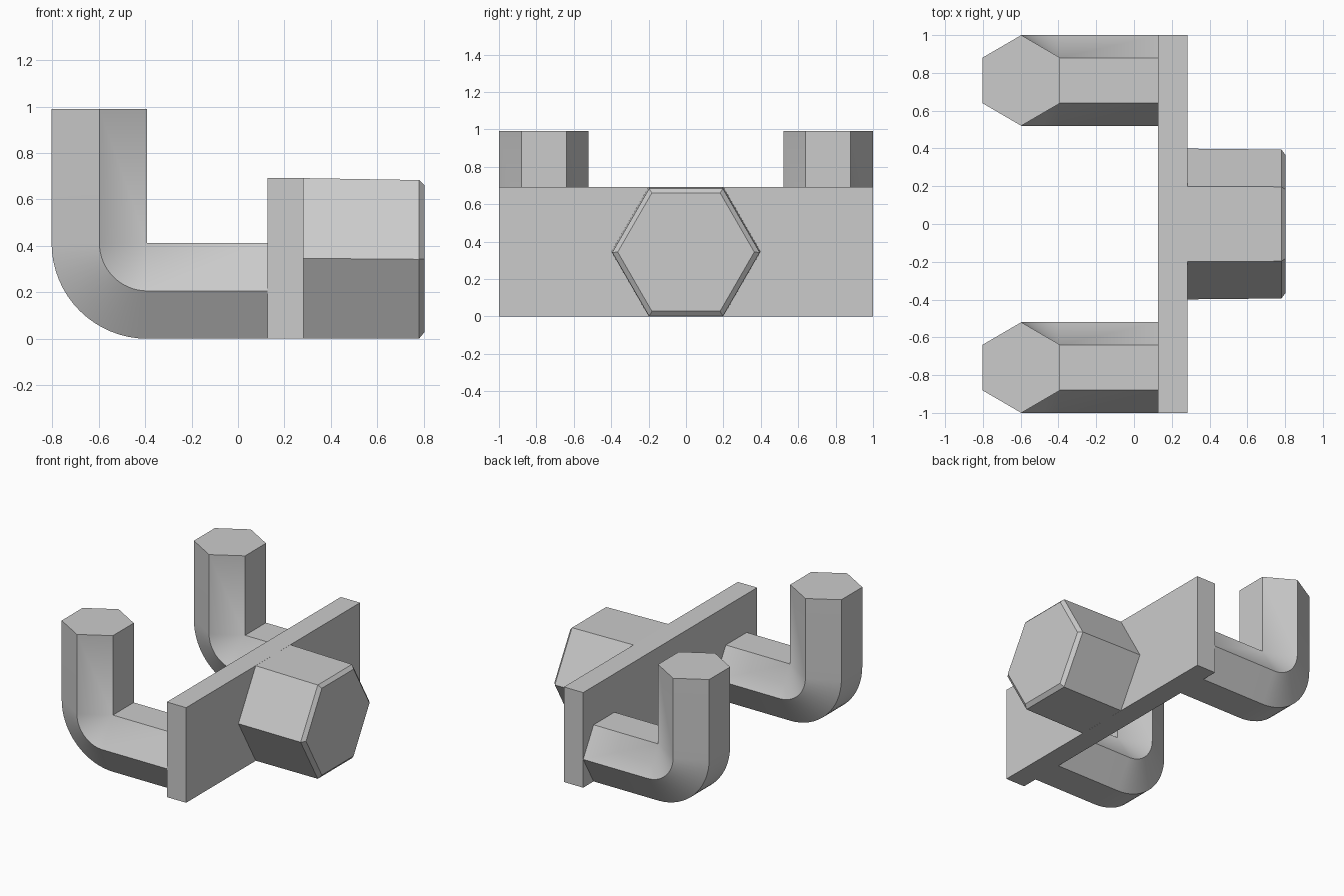
import bpy, bmesh
from math import sin, cos, pi
from mathutils import Vector

cube = bpy.data.objects.get("Cube")
if cube:
    bpy.data.objects.remove(cube, do_unlink=True)

grey = bpy.data.materials.new("plain grey")
grey.use_nodes = True
grey.diffuse_color = (0.6, 0.6, 0.6, 1)
grey.node_tree.nodes["Principled BSDF"].inputs["Base Color"].default_value = (0.6, 0.6, 0.6, 1)


def finish(name, bm):
    bmesh.ops.remove_doubles(bm, verts=bm.verts, dist=0.0005)
    bmesh.ops.recalc_face_normals(bm, faces=bm.faces)
    mesh = bpy.data.meshes.new(name)
    bm.to_mesh(mesh)
    bm.free()
    mesh.materials.append(grey)
    obj = bpy.data.objects.new(name, mesh)
    bpy.context.collection.objects.link(obj)
    bpy.ops.object.select_all(action='DESELECT')
    obj.select_set(True)
    bpy.context.view_layer.objects.active = obj
    bpy.ops.object.shade_smooth_by_angle(angle=pi / 6)


def loft(name, rings):
    """Skin a list of equal rings and cap both ends."""
    bm = bmesh.new()
    rows = [[bm.verts.new(p) for p in ring] for ring in rings]
    for a, b in zip(rows, rows[1:]):
        for i in range(len(a)):
            j = (i + 1) % len(a)
            bm.faces.new((a[i], a[j], b[j], b[i]))
    bm.faces.new(rows[0])
    bm.faces.new(rows[-1])
    finish(name, bm)


def hexagon(centre, up, width, height):
    """Six-sided ring with corners along y and flats along the up direction."""
    return [Vector(centre) + Vector((0, width * cos(i * pi / 3), 0))
            + Vector(up) * height * sin(i * pi / 3) / sin(pi / 3) for i in range(6)]


# Cross plate
bm = bmesh.new()
bmesh.ops.create_cube(bm, size=1)
for v in bm.verts:
    v.co = (0.205 + v.co.x * 0.155, v.co.y * 2, 0.346 + v.co.z * 0.692)
finish("cross_plate", bm)

# Hexagonal boss with a slight taper and a chamfered end
boss = [(0.28, 0.346, 0.399), (0.78, 0.342, 0.394), (0.803, 0.344, 0.365)]
loft("hex_boss", [hexagon((x, 0, z), (0, 0, 1), r, r * sin(pi / 3)) for x, z, r in boss])

# Hooked arms: the bend turns about the inner flat
HALF, PIVOT_X, STEPS = 0.206, -0.391, 16
for name, y in (("left_hook", 0.76), ("right_hook", -0.76)):
    side = y
    rings = [hexagon((0.13, side, HALF), (0, 0, 1), 0.24, HALF)]
    for k in range(STEPS + 1):
        a = pi / 2 * k / STEPS
        up = Vector((sin(a), 0, cos(a)))
        centre = Vector((PIVOT_X, side, 2 * HALF)) - up * HALF
        rings.append(hexagon(centre, up, 0.24, HALF))
    rings.append(hexagon((PIVOT_X - HALF, side, 0.99), (1, 0, 0), 0.24, HALF))
    loft(name, rings)
